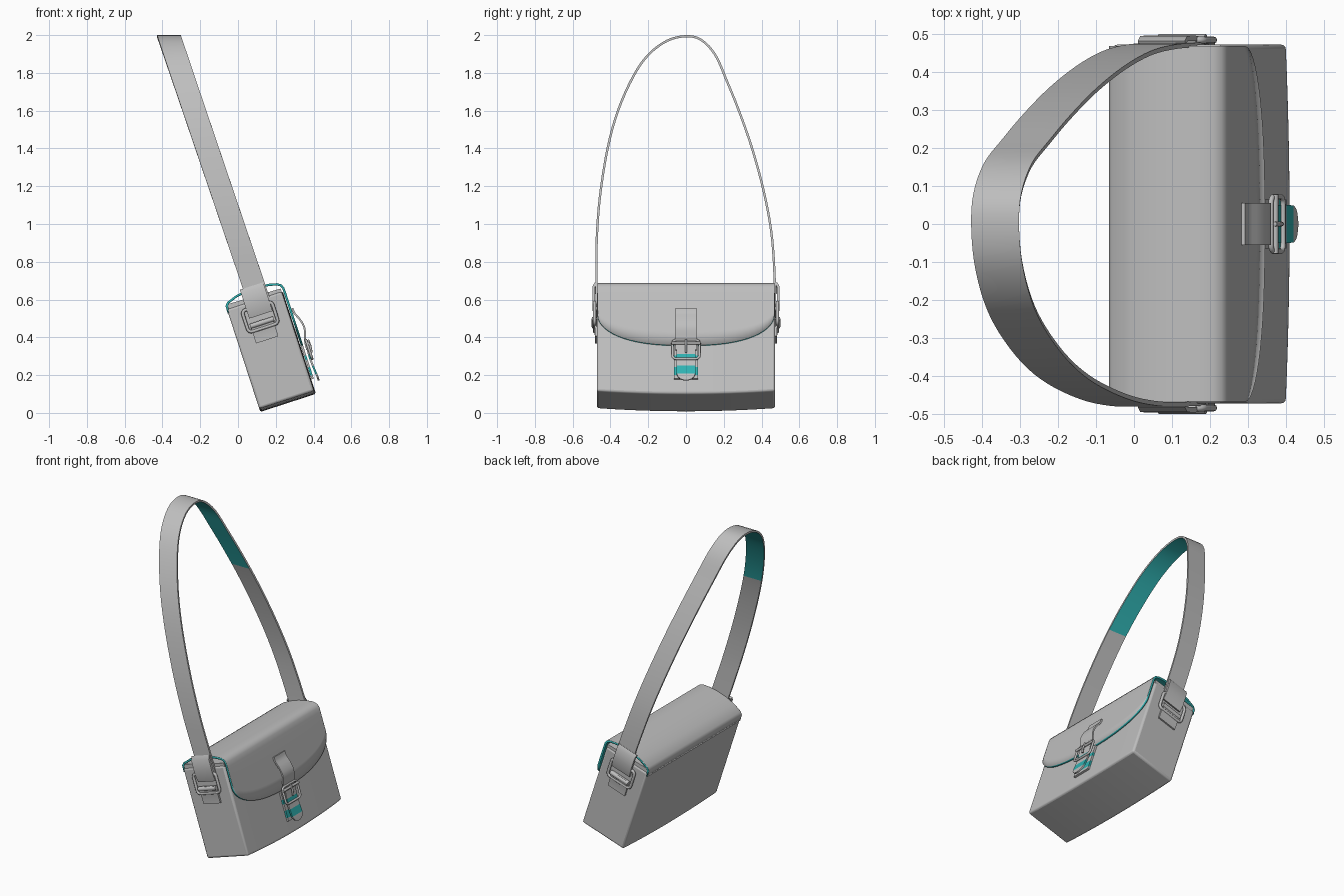
import bpy, bmesh, math
from mathutils import Vector

if "Cube" in bpy.data.objects:
    bpy.data.objects.remove(bpy.data.objects["Cube"], do_unlink=True)


def material(name, col):
    m = bpy.data.materials.new(name)
    m.use_nodes = True
    m.diffuse_color = (*col, 1)
    bsdf = next(n for n in m.node_tree.nodes if n.type == 'BSDF_PRINCIPLED')
    bsdf.inputs["Base Color"].default_value = (*col, 1)
    bsdf.inputs["Roughness"].default_value = 0.7
    return m


GREY = material("grey leather", (0.52, 0.52, 0.52))
TEAL = material("teal lining", (0.03, 0.45, 0.45))

# The bag leans back: a = depth towards the flap side, h = height along the bag
TILT = math.radians(18)
R = Vector((math.cos(TILT), 0, math.sin(TILT)))
U = Vector((-math.sin(TILT), 0, math.cos(TILT)))
Y = Vector((0, 1, 0))
ORIGIN = Vector((0.118, 0, 0.005))


def W(a, y, h):
    return ORIGIN + R * a + Y * y + U * h


def activate(ob):
    for o in bpy.context.selected_objects:
        o.select_set(False)
    ob.select_set(True)
    bpy.context.view_layer.objects.active = ob


def finish(name, bm, mats=(GREY, TEAL), angle=40, recalc=True):
    if recalc:
        bmesh.ops.recalc_face_normals(bm, faces=bm.faces)
    me = bpy.data.meshes.new(name)
    bm.to_mesh(me)
    bm.free()
    for m in mats:
        me.materials.append(m)
    ob = bpy.data.objects.new(name, me)
    bpy.context.collection.objects.link(ob)
    activate(ob)
    bpy.ops.object.shade_smooth_by_angle(angle=math.radians(angle))
    return ob


def loft(rings, rule=None):
    """Skin closed rings of points, cap the ends, colour faces by rule(segment, side)."""
    bm = bmesh.new()
    vs = [[bm.verts.new(p) for p in ring] for ring in rings]
    n = len(rings[0])
    for i in range(len(vs) - 1):
        for k in range(n):
            f = bm.faces.new((vs[i][k], vs[i][(k + 1) % n],
                              vs[i + 1][(k + 1) % n], vs[i + 1][k]))
            if rule and rule(i, k):
                f.material_index = 1
    bm.faces.new(vs[0])
    bm.faces.new(vs[-1][::-1])
    return bm


def ribbon(name, pts, wdir, half, thick, rule=None):
    """Flat strap along pts; half is one half-width or one per point."""
    rings = []
    for i, p in enumerate(pts):
        t = (pts[min(i + 1, len(pts) - 1)] - pts[max(i - 1, 0)]).normalized()
        n = t.cross(wdir).normalized() * thick / 2
        w = wdir * (half[i] if isinstance(half, list) else half)
        rings.append([p + w + n, p - w + n, p - w - n, p + w - n])
    return finish(name, loft(rings, rule))


def smooth_path(pts, steps):
    """Catmull-Rom interpolation."""
    out = []
    for i in range(len(pts) - 1):
        p0, p1 = pts[max(i - 1, 0)], pts[i]
        p2, p3 = pts[i + 1], pts[min(i + 2, len(pts) - 1)]
        for s in range(steps):
            t = s / steps
            out.append(0.5 * (2 * p1 + (p2 - p0) * t + (2 * p0 - 5 * p1 + 4 * p2 - p3) * t * t
                              + (3 * p1 - p0 - 3 * p2 + p3) * t ** 3))
    return out + [pts[-1]]


def tube(name, pts, radius, cyclic=False):
    cu = bpy.data.curves.new(name, 'CURVE')
    cu.dimensions = '3D'
    cu.bevel_depth = radius
    cu.bevel_resolution = 2
    cu.use_fill_caps = True
    sp = cu.splines.new('POLY')
    sp.points.add(len(pts) - 1)
    for q, p in zip(sp.points, pts):
        q.co = (*p, 1)
    sp.use_cyclic_u = cyclic
    ob = bpy.data.objects.new(name, cu)
    bpy.context.collection.objects.link(ob)
    cu.materials.append(GREY)
    activate(ob)
    bpy.ops.object.convert(target='MESH')
    bpy.ops.object.shade_smooth_by_angle(angle=math.radians(50))


def frame(name, centre, d1, d2, h1, h2, rad):
    """Rounded rectangular buckle ring."""
    c, pts = 0.02, []
    for sx, sy, start in ((1, 1, 0), (-1, 1, 90), (-1, -1, 180), (1, -1, 270)):
        for k in range(5):
            g = math.radians(start + k * 22.5)
            pts.append(centre + d1 * (sx * (h1 - c) + c * math.cos(g))
                       + d2 * (sy * (h2 - c) + c * math.sin(g)))
    tube(name, pts, rad, True)


# Bag body, with a slightly bowed bottom
HW = 0.472
rings = []
for i in range(13):
    y = -HW + 2 * HW * i / 12
    low = 0.018 * (y / HW) ** 2
    front = 0.31 - 0.005 * (y / HW) ** 2
    rings.append([W(0, y, low), W(front, y, low), W(front, y, 0.572), W(0, y, 0.572)])
body = finish("bag_body", loft(rings))
bev = body.modifiers.new("soft_edges", 'BEVEL')
bev.width, bev.segments, bev.limit_method = 0.012, 3, 'ANGLE'
bev.angle_limit = math.radians(40)

# Lining showing along the mouth of the bag
finish("mouth_lining", loft([[W(0.006, y, 0.565), W(0.304, y, 0.565),
                              W(0.304, y, 0.588), W(0.006, y, 0.596)] for y in (-0.466, 0.466)]))

# Flap: arched over the mouth, with a curved lower front edge
top = [(-0.003, 0.55), (-0.002, 0.59), (0.012, 0.607), (0.07, 0.628), (0.13, 0.637), (0.19, 0.638),
       (0.25, 0.632), (0.295, 0.621), (0.316, 0.607), (0.324, 0.588), (0.325, 0.56)]
bm = bmesh.new()
cols = []
for i in range(33):
    y = -0.468 * math.cos(math.pi * i / 32)
    edge = 0.266 + 0.17 * (1 - math.sqrt(max(0, 1 - abs(y / 0.468) ** 2.5)))
    prof = top + [(0.325, 0.56 + (edge - 0.56) * k / 4) for k in range(1, 5)]
    cols.append([bm.verts.new(W(a, y, h)) for a, h in prof])
for c0, c1 in zip(cols, cols[1:]):
    for k in range(len(c0) - 1):
        bm.faces.new((c0[k], c0[k + 1], c1[k + 1], c1[k]))
bm.normal_update()
up = max(bm.faces, key=lambda f: f.calc_center_median().z)
if up.normal.z < 0:
    bmesh.ops.reverse_faces(bm, faces=bm.faces)
flap = finish("flap", bm, recalc=False)
sol = flap.modifiers.new("thickness", 'SOLIDIFY')
sol.thickness, sol.offset = 0.012, -1
sol.material_offset = sol.material_offset_rim = 1

# Shoulder strap, lined in teal inside the crown
yz = [(-.472, .56), (-.474, .75), (-.472, .93), (-.455, 1.15), (-.415, 1.4), (-.36, 1.6), (-.28, 1.78),
      (-.2, 1.895), (-.1, 1.97), (0, 1.994), (.08, 1.975), (.155, 1.895), (.215, 1.76), (.28, 1.6),
      (.35, 1.4), (.41, 1.18), (.45, .97), (.467, .77), (.472, .56)]
path = smooth_path([Vector((-0.3675 + (2 - z) * 0.34, y, z)) for y, z in yz], 4)
ribbon("shoulder_strap", path, Vector((1, 0, 0)), 0.063, 0.012,
       lambda i, k: k == 0 and path[i].z > 1.5 and path[i + 1].z > 1.5)

# Side buckles: strap end, ring, bar and sewn tab
for s, side in ((-1, "front"), (1, "back")):
    def P(a, y, h):
        return W(a, s * y, h)
    ribbon(side + "_strap_end", [P(0.162, y, h) for y, h in
           ((.476, .645), (.488, .625), (.489, .56), (.486, .52), (.478, .49))], R, 0.065, 0.014)
    frame(side + "_side_ring", P(0.155, 0.484, 0.478), R, U, 0.083, 0.06, 0.009)
    tube(side + "_side_bar", [P(0.09, 0.486, 0.447), P(0.22, 0.486, 0.447)], 0.014)
    ribbon(side + "_side_tab", [P(0.153, y, h) for y, h in
           ((.476, .352), (.477, .40), (.484, .43), (.484, .46))], R, 0.062, 0.012)

# Front closure: sewn base, bowed strap, tapered tongue, ring and pin
BANDS = ((0.100, 0.145), (0.185, 0.210))


def banded(hs):
    return lambda i, k: any(lo <= (hs[i] + hs[i + 1]) / 2 <= hi for lo, hi in BANDS)


base_h = [0.08, 0.100, 0.145, 0.185, 0.210, 0.275]
ribbon("closure_base", [W(0.318, 0, h) for h in base_h], Y, 0.064, 0.012, banded(base_h))
strap = [Vector((a, 0, h)) for a, h in ((.331, .47), (.334, .44), (.351, .40), (.360, .355),
                                        (.350, .31), (.340, .275), (.338, .235))]
ribbon("closure_strap", [W(p.x, 0, p.z) for p in smooth_path(strap, 3)], Y, 0.055, 0.010)
tip_h = [0.285, 0.25, 0.210, 0.185, 0.145, 0.100, 0.090, 0.080, 0.072, 0.066, 0.063]
tip_w = [0.05] * 5 + [0.049, 0.046, 0.04, 0.031, 0.018, 0.006]
ribbon("closure_tongue", [W(0.342 + 0.004 * math.sin(h * 25), 0, h) for h in tip_h],
       Y, tip_w, 0.010, banded(tip_h))
frame("closure_ring", W(0.348, 0, 0.235), Y, U, 0.072, 0.052, 0.007)
tube("closure_bar", [W(0.354, -0.078, 0.268), W(0.354, 0.078, 0.268)], 0.008)
tube("closure_pin", [W(0.358, 0, 0.285), W(0.360, 0, 0.25), W(0.355, 0, 0.215)], 0.006)
